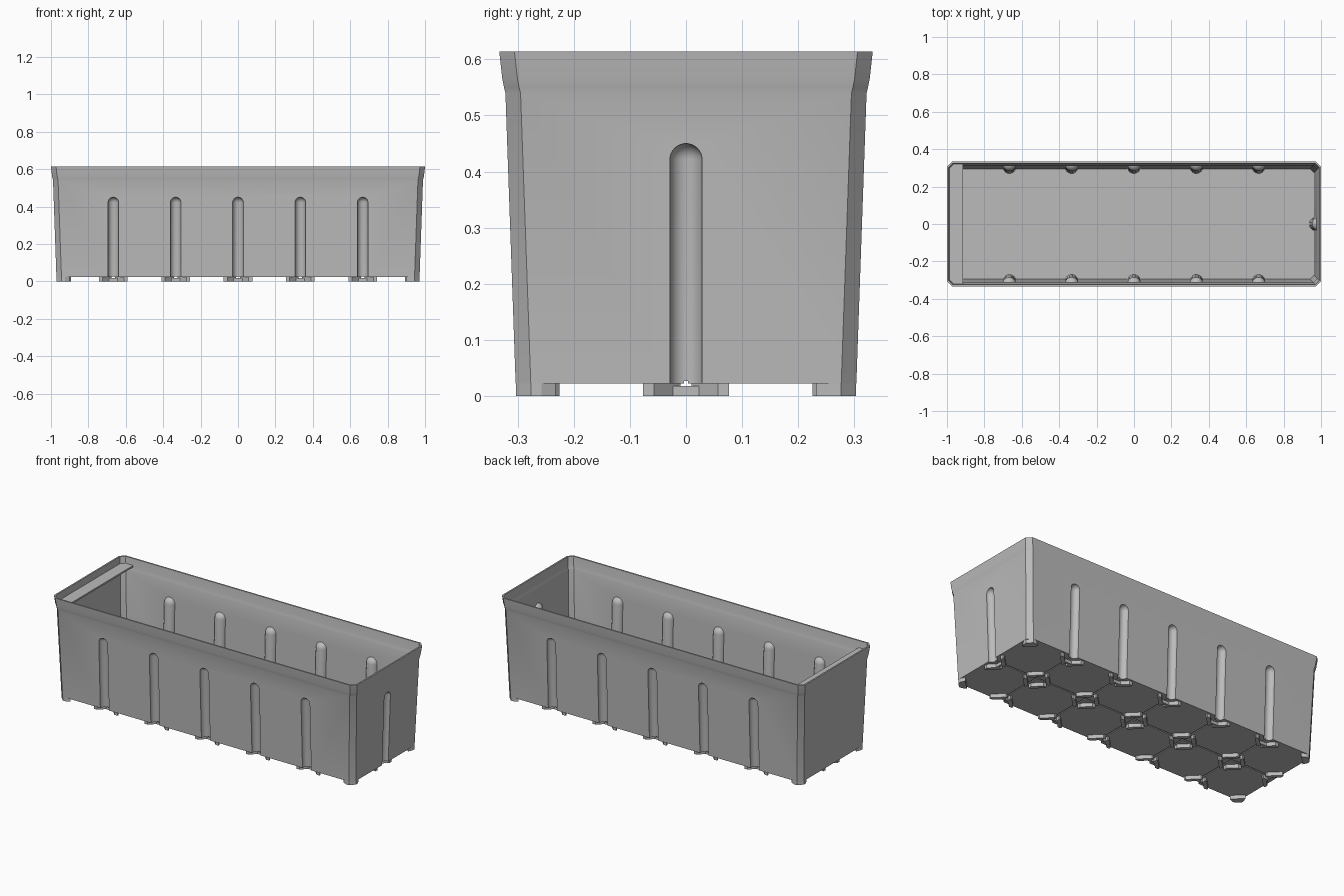
import bpy, bmesh
from math import pi, atan
from mathutils import Matrix

if "Cube" in bpy.data.objects:
    bpy.data.objects.remove(bpy.data.objects["Cube"])

BASE_X, BASE_Y, FLOOR_Z, TOP_Z = 0.97, 0.303, 0.022, 0.614
WALL, SLOPE, CHAMFER = 0.009, 0.035, 0.027
NODES = [i / 3 for i in range(-2, 3)]

plastic = bpy.data.materials.new("grey plastic")
grey = (0.5, 0.5, 0.5, 1)
plastic.diffuse_color = grey
plastic.use_nodes = True
plastic.node_tree.nodes["Principled BSDF"].inputs["Base Color"].default_value = grey


def make_object(name, bm):
    bmesh.ops.recalc_face_normals(bm, faces=bm.faces)
    mesh = bpy.data.meshes.new(name)
    bm.to_mesh(mesh)
    bm.free()
    mesh.materials.append(plastic)
    obj = bpy.data.objects.new(name, mesh)
    bpy.context.collection.objects.link(obj)
    return obj


def chamfered_rect(x, y, c):
    quarter = [(x, y - c), (x - c, y)]
    left = [(-a, b) for a, b in reversed(quarter)]
    half = quarter + left
    return half + [(-a, -b) for a, b in half]


def loft(bm, sections):
    rings = [[bm.verts.new((x, y, z)) for x, y in pts] for pts, z in sections]
    for low, high in zip(rings, rings[1:]):
        for i in range(len(low)):
            j = (i + 1) % len(low)
            bm.faces.new((low[i], low[j], high[j], high[i]))
    bm.faces.new(rings[0])
    bm.faces.new(rings[-1])


def prism(bm, pts, z0, z1):
    loft(bm, [(pts, z0), (pts, z1)])


def shell(name, inset, bottom, top):
    # flared wall profile: height and outward offset
    profile = [(bottom, SLOPE * bottom), (0.54, 0.019), (0.55, 0.0215),
               (0.565, 0.0245), (top, 0.0245 + 0.112 * (top - 0.565))]
    bm = bmesh.new()
    loft(bm, [(chamfered_rect(BASE_X + d - inset, BASE_Y + d - inset,
                              CHAMFER - 0.59 * inset), z) for z, d in profile])
    return make_object(name, bm)


def flute(side, dist, along, radius):
    # round-topped upright rod, leaning with the wall
    bm = bmesh.new()
    bmesh.ops.create_uvsphere(bm, u_segments=32, v_segments=16, radius=radius)
    bmesh.ops.delete(bm, geom=[v for v in bm.verts if v.co.z < -0.0001], context='VERTS')
    rim = [e for e in bm.edges if e.is_boundary]
    grown = bmesh.ops.extrude_edge_only(bm, edges=rim)["geom"]
    bmesh.ops.translate(bm, vec=(0, 0, -0.47),
                        verts=[g for g in grown if isinstance(g, bmesh.types.BMVert)])
    bmesh.ops.holes_fill(bm, edges=[e for e in bm.edges if e.is_boundary])
    z = 0.421
    place = (Matrix.Rotation(side, 4, 'Z')
             @ Matrix.Translation((dist + SLOPE * z + 0.002, along, z))
             @ Matrix.Rotation(atan(SLOPE), 4, 'Y'))
    bm.transform(place)
    return make_object("flute_cutter", bm)


def box(x, y, hx, hy, z0, z1):
    bm = bmesh.new()
    prism(bm, [(x - hx, y - hy), (x + hx, y - hy), (x + hx, y + hy), (x - hx, y + hy)], z0, z1)
    return make_object("groove_cutter", bm)


def cut(target, cutter):
    mod = target.modifiers.new("cut", 'BOOLEAN')
    mod.operation, mod.solver, mod.object = 'DIFFERENCE', 'EXACT', cutter
    bpy.context.view_layer.objects.active = target
    bpy.ops.object.modifier_apply(modifier=mod.name)
    bpy.data.objects.remove(cutter)


# Edge positions: side direction, wall distance, position along the wall
edge_spots = [(0, BASE_X, 0), (pi, BASE_X, 0)]
edge_spots += [(s * pi / 2, BASE_Y, x) for s in (1, -1) for x in NODES]

# Planter body: outer shell minus cavity, with pressed-in flutes
body = shell("planter_body", 0, FLOOR_Z, TOP_Z)
cavity = shell("cavity", WALL, FLOOR_Z + 0.012, TOP_Z + 0.02)
for spot in edge_spots:
    cut(cavity, flute(*spot, 0.036))
    cut(body, flute(*spot, 0.029))
cut(body, cavity)

# Seams under the floor
cut(body, box(0, 0, 1.1, 0.004, 0, FLOOR_Z + 0.005))
for x in NODES:
    cut(body, box(x, 0, 0.004, 0.5, 0, FLOOR_Z + 0.005))

# Shelf across one end
bm = bmesh.new()
sx, sy = -0.99, 0.323
prism(bm, [(-0.915, -sy), (-0.915, sy), (sx + 0.025, sy), (sx, sy - 0.025),
           (sx, 0.025 - sy), (sx + 0.025, -sy)], 0.565, 0.575)
make_object("end_shelf", bm)

# Feet: diagonal blocks around every seam crossing
FOOT = [(0.057, 0.01), (0.077, 0.01), (0.077, 0.02),
        (0.02, 0.077), (0.01, 0.077), (0.01, 0.057)]
foot_top = FLOOR_Z + 0.001
bm = bmesh.new()
for x in NODES:
    for sx in (1, -1):
        for sy in (1, -1):
            prism(bm, [(x + sx * u, sy * v) for u, v in FOOT], 0, foot_top)
make_object("floor_feet", bm)

# Feet and link bar behind each flute
bm = bmesh.new()
for side, dist, along in edge_spots:
    place = Matrix.Rotation(side, 3, 'Z')
    link = [(0.044, -0.03), (0.056, -0.03), (0.056, 0.03), (0.044, 0.03)]
    for pts, top in ((FOOT, foot_top), ([(u, -v) for u, v in FOOT], foot_top), (link, 0.018)):
        moved = [(place @ Matrix.Translation((dist - u, along + v, 0)).translation)
                 for u, v in pts]
        prism(bm, [(p.x, p.y) for p in moved], 0, top)
make_object("edge_feet", bm)

# Corner feet
CORNER = [(0, CHAMFER), (CHAMFER, 0), (0.045, 0), (0.07, 0.012), (0.012, 0.07), (0, 0.045)]
bm = bmesh.new()
for sx in (1, -1):
    for sy in (1, -1):
        prism(bm, [(sx * (BASE_X - u), sy * (BASE_Y - v)) for u, v in CORNER], 0, foot_top)
make_object("corner_feet", bm)

# Smooth the rim curve and flutes, keep corners crisp
bpy.ops.object.select_all(action='DESELECT')
body.select_set(True)
bpy.context.view_layer.objects.active = body
bpy.ops.object.shade_smooth_by_angle(angle=pi / 6)
